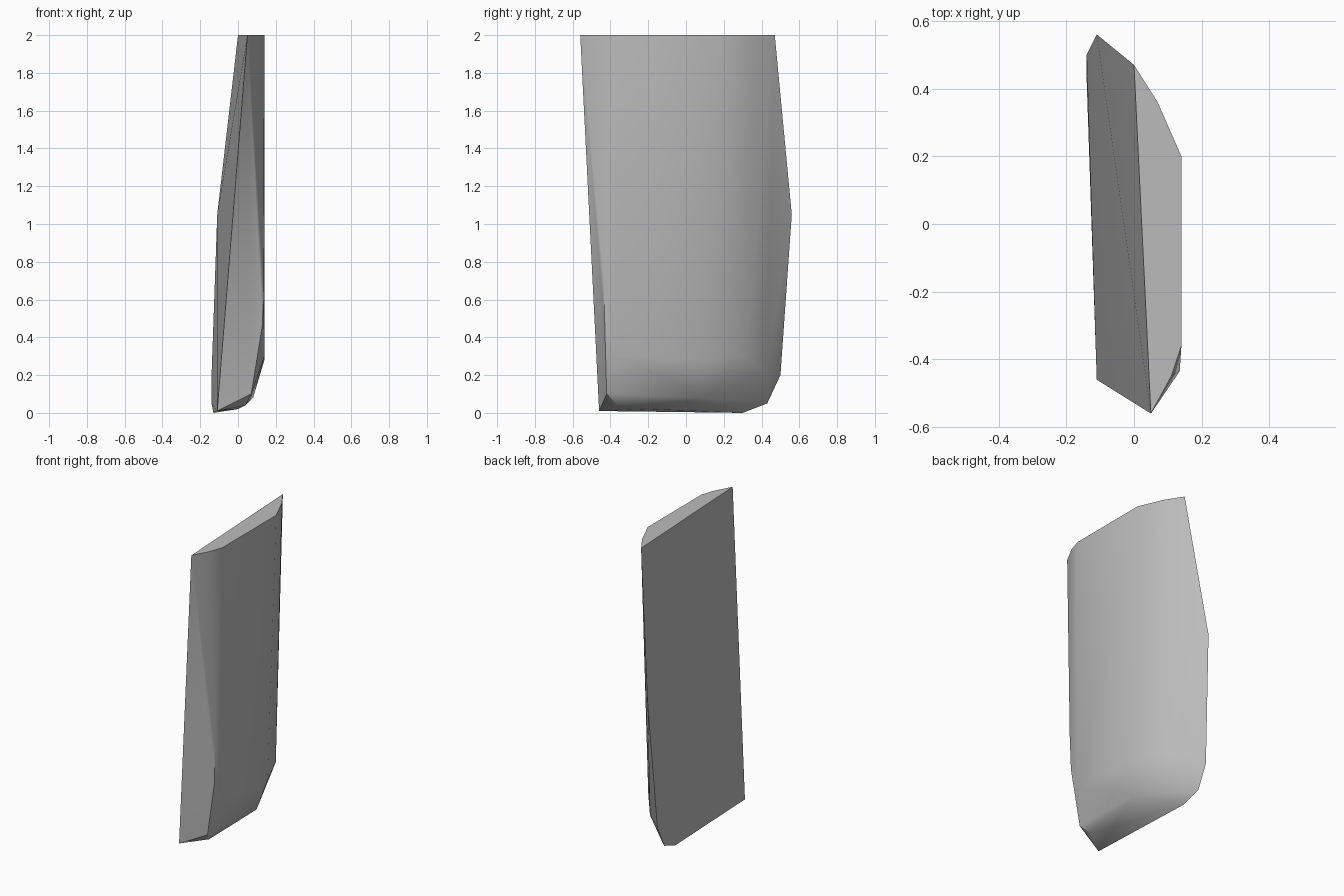
import bpy, bmesh, math

cube = bpy.data.objects.get("Cube")
if cube:
    bpy.data.objects.remove(cube, do_unlink=True)

# Stone colour
stone = bpy.data.materials.new("stone_grey")
stone.use_nodes = True
grey = (0.5, 0.5, 0.5, 1)
stone.diffuse_color = grey
stone.node_tree.nodes["Principled BSDF"].inputs["Base Color"].default_value = grey

# Flat top outline, from the front corner round to the back corner
top = [(0.05, -0.56, 2), (0.11, -0.45, 2), (0.14, -0.36, 2),
       (0.14, 0.20, 2), (0.07, 0.36, 2), (0, 0.47, 2)]
# Bulging outer side
side = [(0.135, -0.435, 0.7), (0.13, -0.43, 0.47), (0.14, -0.36, 0.3),
        (0.14, 0.11, 0.28), (0.06, 0.31, 0.3), (-0.03, 0.42, 0.22)]
# Back edge of the split face
back = [(-0.11, 0.56, 1.05), (-0.14, 0.50, 0.2), (-0.14, 0.43, 0.05)]
# Chipped bottom
base = [(-0.11, -0.46, 0.01), (0.07, -0.42, 0.1), (0.04, -0.36, 0.04),
        (0, -0.2, 0.02), (0.08, 0.08, 0.08), (-0.13, 0.30, 0)]

bm = bmesh.new()
for point in top + side + back + base:
    bm.verts.new(point)
hull = bmesh.ops.convex_hull(bm, input=bm.verts)
loose = {g for g in hull["geom_interior"] if isinstance(g, bmesh.types.BMVert)}
bmesh.ops.delete(bm, geom=list(loose), context="VERTS")
bmesh.ops.dissolve_limit(bm, angle_limit=math.radians(1), verts=bm.verts, edges=bm.edges)
bmesh.ops.recalc_face_normals(bm, faces=bm.faces)

mesh = bpy.data.meshes.new("rock_slab")
bm.to_mesh(mesh)
bm.free()
mesh.materials.append(stone)
slab = bpy.data.objects.new("rock_slab", mesh)
bpy.context.collection.objects.link(slab)
bpy.context.view_layer.objects.active = slab
slab.select_set(True)
bpy.ops.object.shade_smooth_by_angle(angle=math.radians(35))
